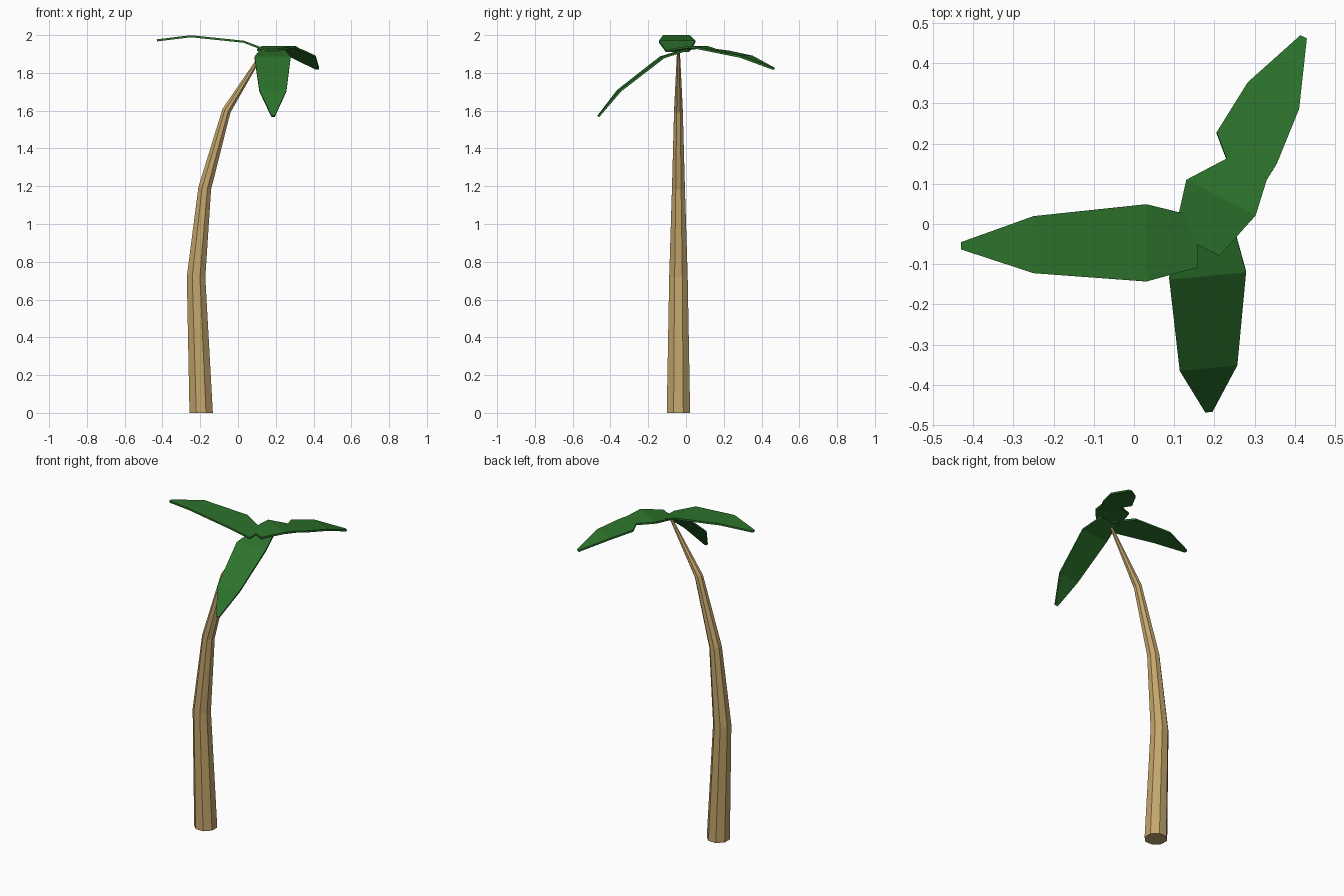
import bpy, bmesh
from math import sin, cos, pi, radians
from mathutils import Vector

if "Cube" in bpy.data.objects:
    bpy.data.objects.remove(bpy.data.objects["Cube"])


def material(name, color):
    m = bpy.data.materials.new(name)
    m.diffuse_color = (*color, 1)
    m.use_nodes = True
    m.node_tree.nodes["Principled BSDF"].inputs["Base Color"].default_value = m.diffuse_color
    return m


def finish(bm, name, mat):
    bmesh.ops.recalc_face_normals(bm, faces=bm.faces)
    me = bpy.data.meshes.new(name)
    bm.to_mesh(me)
    bm.free()
    ob = bpy.data.objects.new(name, me)
    bpy.context.collection.objects.link(ob)
    me.materials.append(mat)
    return ob


bark = material("bark", (0.55, 0.38, 0.15))
green = material("leaf_green", (0.025, 0.17, 0.025))

# Bent tapering trunk: (x, z, radius), eight sides, rings tilted along the bend
path = [(-0.195, 0, 0.067), (-0.222, 0.72, 0.053), (-0.176, 1.19, 0.037),
        (-0.061, 1.60, 0.025), (0.138, 1.918, 0.008)]
SIDES = 8
bm = bmesh.new()
rings = []
pts = [Vector((x, -0.04, z)) for x, z, r in path]
for i, (x, z, r) in enumerate(path):
    if i == 0:
        t = Vector((0, 0, 1))
    else:
        t = (pts[i] - pts[i - 1]).normalized()
        if i < len(pts) - 1:
            t = (t + (pts[i + 1] - pts[i]).normalized()).normalized()
    side = Vector((0, 1, 0)).cross(t)
    ring = []
    for k in range(SIDES):
        a = 2 * pi * (k + 0.5) / SIDES
        ring.append(bm.verts.new(pts[i] + r * (side * cos(a) + Vector((0, 1, 0)) * sin(a))))
    rings.append(ring)
for a, b in zip(rings, rings[1:]):
    for k in range(SIDES):
        j = (k + 1) % SIDES
        bm.faces.new((a[k], a[j], b[j], b[k]))
bm.faces.new(rings[0])
bm.faces.new(rings[-1])
finish(bm, "trunk", bark)


# Leaf: sections (distance along, half width, z); tears are (along, across)
# points added to the left and right edges of the middle panel
def leaf(name, base, yaw, cross_yaw, sections, tears=((), ())):
    d = Vector((cos(radians(yaw)), sin(radians(yaw)), 0))
    n = Vector((-sin(radians(cross_yaw)), cos(radians(cross_yaw)), 0))
    bm = bmesh.new()

    def vert(s, w, z):
        return bm.verts.new(Vector((*base, z)) + d * s + n * w)

    rows = [(vert(s, w, z), vert(s, -w, z)) for s, w, z in sections]
    for i in range(3):
        (l0, r0), (l1, r1) = rows[i], rows[i + 1]
        extra = [[], []]
        if i == 1:
            (s0, _, z0), (s1, _, z1) = sections[1:3]
            extra = [[vert(s, w, z0 + (z1 - z0) * (s - s0) / (s1 - s0)) for s, w in e]
                     for e in tears]
        bm.faces.new([r0, *extra[1], r1, l1, *reversed(extra[0]), l0])
    ob = finish(bm, name, green)
    for p in ob.data.polygons:
        if p.normal.z < 0:
            ob.data.flip_normals()
            break
    sol = ob.modifiers.new("thickness", "SOLIDIFY")
    sol.thickness = 0.011
    sol.offset = 0


leaf("left_leaf", (0.157, -0.045), 180.9, 180,
     [(0, 0.063, 1.917), (0.127, 0.096, 1.965), (0.407, 0.071, 1.994), (0.587, 0.009, 1.972)])
leaf("front_leaf", (0.182, 0.0), -89.5, -84.5,
     [(0, 0.063, 1.922), (0.127, 0.096, 1.882), (0.355, 0.072, 1.705), (0.464, 0.009, 1.57)])
leaf("torn_back_leaf", (0.157, -0.05), 62.8, 62.8,
     [(0, 0.063, 1.922), (0.13, 0.097, 1.938), (0.414, 0.072, 1.886), (0.578, 0.009, 1.822)],
     tears=([(0.222, 0.032), (0.269, 0.084)], [(0.221, -0.081), (0.268, -0.085)]))
